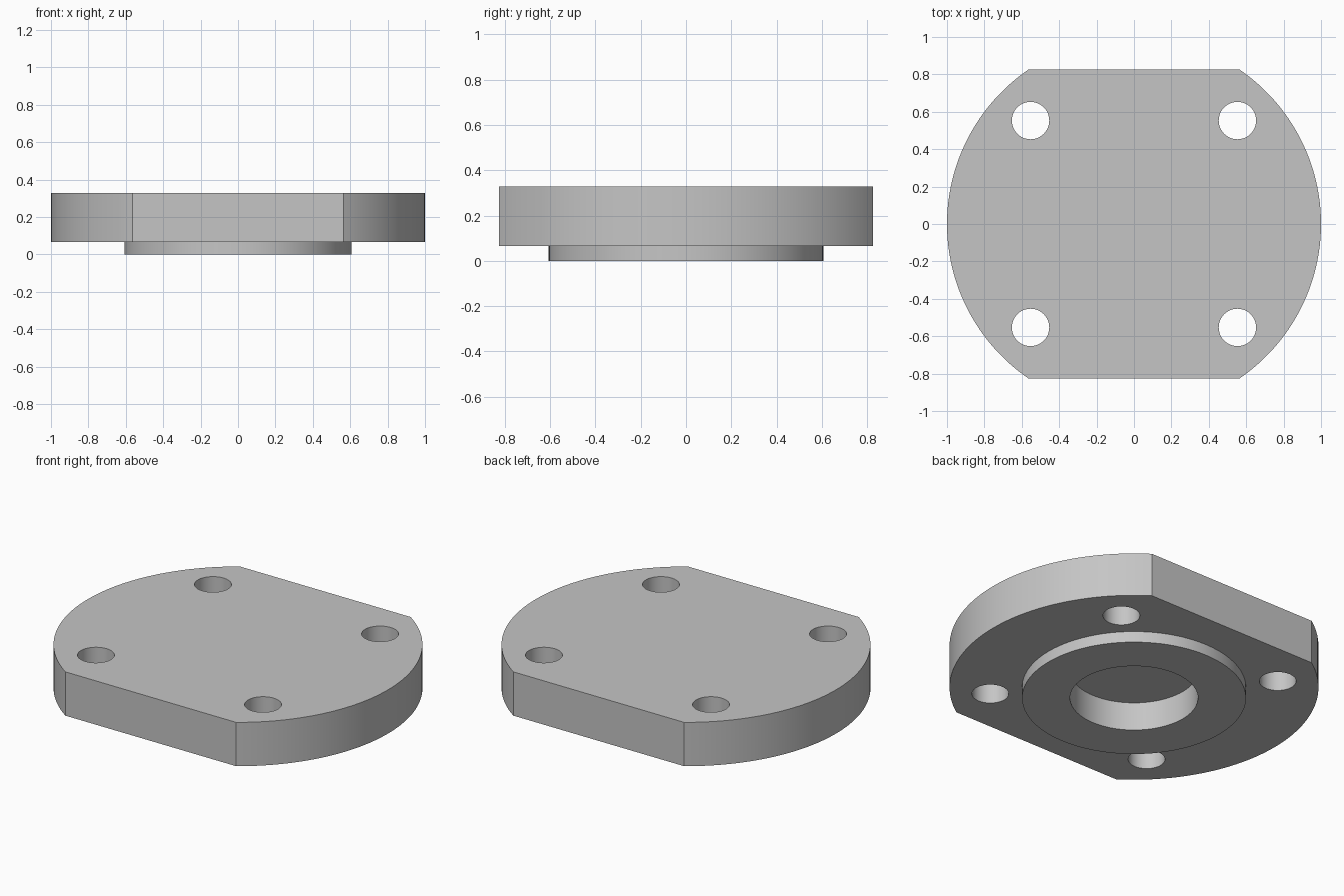
import bpy, bmesh, math

cube = bpy.data.objects.get("Cube")
if cube:
    bpy.data.objects.remove(cube, do_unlink=True)

FLANGE_R, FLAT_Y = 1.0, 0.825
SHOULDER_Z, TOP_Z = 0.066, 0.328
BOSS_R, BORE_R, BORE_TOP = 0.607, 0.347, 0.17
HOLE_R, HOLE_POS = 0.1, 0.553

grey = bpy.data.materials.new("plain grey")
grey.use_nodes = True
colour = (0.56, 0.56, 0.56, 1)
grey.diffuse_color = colour
grey.node_tree.nodes["Principled BSDF"].inputs["Base Color"].default_value = colour


def extrude_outline(name, outline, z0, z1):
    """Closed prism standing on z0 with the given outline."""
    bm = bmesh.new()
    base = bm.faces.new([bm.verts.new((x, y, z0)) for x, y in outline])
    top = bmesh.ops.extrude_face_region(bm, geom=[base])["geom"]
    bmesh.ops.translate(bm, vec=(0, 0, z1 - z0),
                        verts=[v for v in top if isinstance(v, bmesh.types.BMVert)])
    bmesh.ops.recalc_face_normals(bm, faces=bm.faces)
    mesh = bpy.data.meshes.new(name)
    bm.to_mesh(mesh)
    bm.free()
    mesh.materials.append(grey)
    obj = bpy.data.objects.new(name, mesh)
    bpy.context.collection.objects.link(obj)
    return obj


def arc(radius, start, end, steps):
    angles = [start + (end - start) * i / steps for i in range(steps + 1)]
    return [(radius * math.cos(a), radius * math.sin(a)) for a in angles]


def circle(radius, steps, cx=0, cy=0):
    return [(x + cx, y + cy) for x, y in arc(radius, 0, math.tau, steps)[:-1]]


def combine(target, tool, operation):
    """Apply a boolean, then discard the tool object."""
    tool.hide_render = True
    mod = target.modifiers.new(operation, "BOOLEAN")
    mod.operation, mod.solver, mod.object = operation, "EXACT", tool
    bpy.context.view_layer.objects.active = target
    bpy.ops.object.modifier_apply(modifier=mod.name)
    bpy.data.objects.remove(tool, do_unlink=True)


# Round flange with two parallel flats
half = math.asin(FLAT_Y / FLANGE_R)
right_side = arc(FLANGE_R, -half, half, 48)
outline = right_side + [(-x, -y) for x, y in right_side]
flange = extrude_outline("flange", outline, SHOULDER_Z, TOP_Z)

# Locating boss underneath
combine(flange, extrude_outline("boss", circle(BOSS_R, 96), 0, SHOULDER_Z + 0.05), "UNION")

# Blind centre bore, open at the bottom
combine(flange, extrude_outline("bore_cutter", circle(BORE_R, 80), -0.1, BORE_TOP), "DIFFERENCE")

# Four through bolt holes
for sx in (-1, 1):
    for sy in (-1, 1):
        ring = circle(HOLE_R, 48, sx * HOLE_POS, sy * HOLE_POS)
        combine(flange, extrude_outline("hole_cutter", ring, -0.1, TOP_Z + 0.1), "DIFFERENCE")

# Smooth round walls, crisp rims
bpy.ops.object.select_all(action="DESELECT")
flange.select_set(True)
bpy.context.view_layer.objects.active = flange
bpy.ops.object.shade_smooth_by_angle(angle=math.radians(25))
